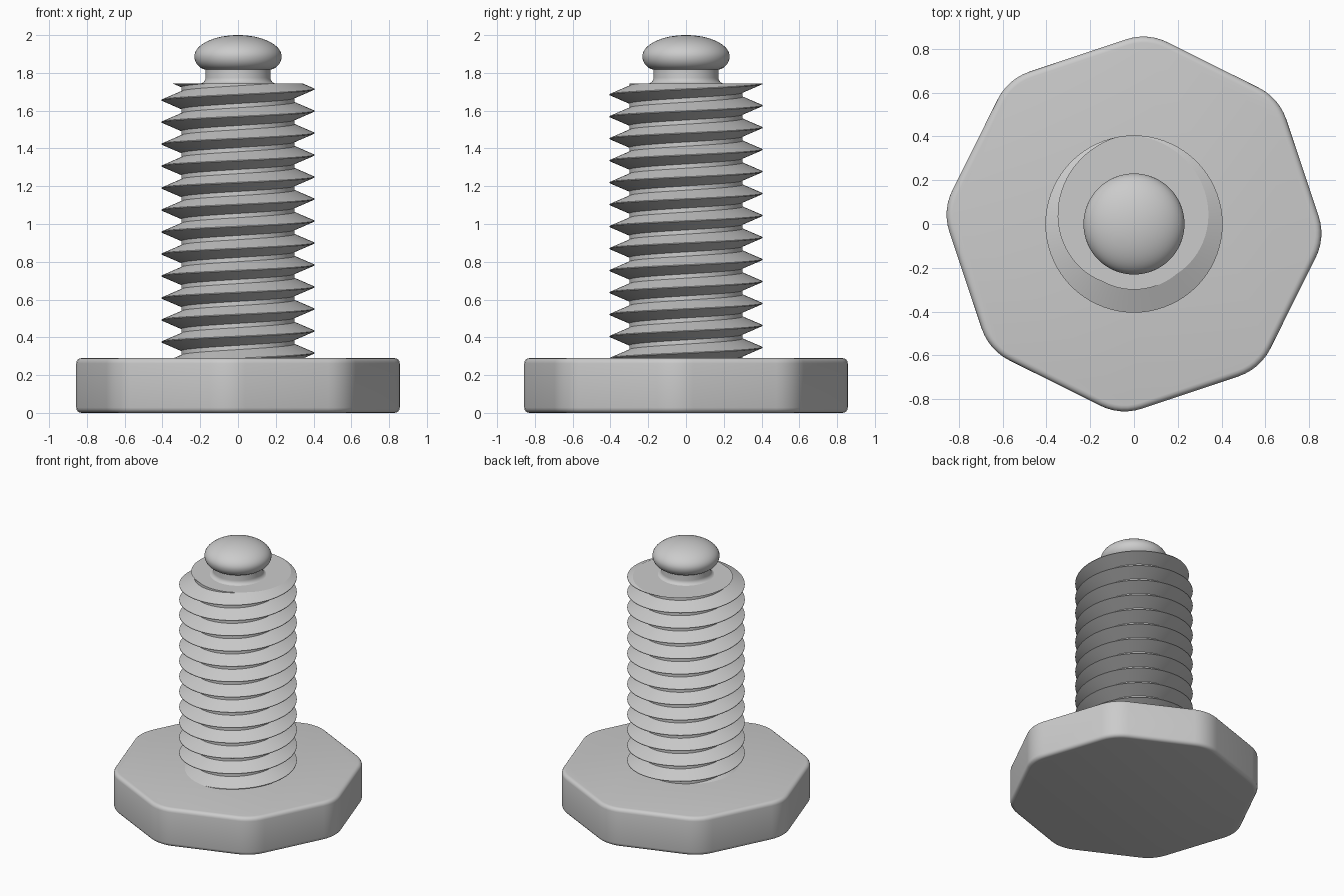
import bpy
import bmesh
from math import sin, cos, pi, radians, tau, floor

cube = bpy.data.objects.get("Cube")
if cube:
    bpy.data.objects.remove(cube, do_unlink=True)

metal = bpy.data.materials.new("plain_grey")
metal.use_nodes = True
GREY = (0.6, 0.6, 0.6, 1)
metal.diffuse_color = GREY
metal.node_tree.nodes["Principled BSDF"].inputs["Base Color"].default_value = GREY

BASE_TOP, THREAD_TOP = 0.29, 1.745
ROOT, CREST, PITCH = 0.3, 0.405, 0.1164


def finish(name, bm, angle):
    """Turn a bmesh into a shaded, coloured object."""
    bmesh.ops.recalc_face_normals(bm, faces=bm.faces)
    mesh = bpy.data.meshes.new(name)
    bm.to_mesh(mesh)
    bm.free()
    mesh.materials.append(metal)
    obj = bpy.data.objects.new(name, mesh)
    bpy.context.collection.objects.link(obj)
    bpy.ops.object.select_all(action='DESELECT')
    obj.select_set(True)
    bpy.context.view_layer.objects.active = obj
    bpy.ops.object.shade_smooth_by_angle(angle=radians(angle))
    return obj


# Eight-sided foot with rounded corners and softened rims
def foot():
    bm = bmesh.new()
    apothem, corner, rim, steps = 0.812, 0.25, 0.028, 6
    turn = radians(-4)

    def ring(inset, z):
        verts = []
        for i in range(8):
            mid = turn + i * tau / 8
            centre = (apothem - corner) / cos(pi / 8)
            for s in range(steps + 1):
                a = mid + (s / steps - 0.5) * tau / 8
                r = corner - inset
                verts.append(bm.verts.new((centre * cos(mid) + r * cos(a),
                                           centre * sin(mid) + r * sin(a), z)))
        return verts

    arc = [(rim * (1 - cos(t)), rim * (1 - sin(t))) for t in
           [k * pi / 8 for k in range(5)]]
    levels = [(i, d) for i, d in reversed(arc)]
    levels += [(i, BASE_TOP - d) for i, d in arc]
    rings = [ring(i, z) for i, z in levels]
    for low, high in zip(rings, rings[1:]):
        for i in range(len(low)):
            j = (i + 1) % len(low)
            bm.faces.new((low[i], low[j], high[j], high[i]))
    bm.faces.new(rings[0])
    bm.faces.new(rings[-1])
    finish("foot", bm, 35)


# Right-handed screw thread, cut flat at the top
def threaded_shaft():
    bm = bmesh.new()
    n = 72
    flank = 0.047
    crest_z = 1.714
    profile = [(ROOT, -flank), (CREST, -0.002), (CREST, 0.002),
               (ROOT, flank), (ROOT, PITCH - flank)]
    turns = 15
    previous = None
    for i in range(-n * turns, n + n // 2 + 1):
        a = i * tau / n
        column = [bm.verts.new((r * cos(a), r * sin(a), crest_z + PITCH * i / n + dz))
                  for r, dz in profile]
        if previous:
            for k in range(len(profile) - 1):
                bm.faces.new((previous[k], column[k], column[k + 1], previous[k + 1]))
        previous = column
    bmesh.ops.remove_doubles(bm, verts=bm.verts, dist=0.0005)
    for z, up in ((THREAD_TOP, 1), (BASE_TOP - 0.05, -1)):
        cut = bmesh.ops.bisect_plane(bm, geom=bm.verts[:] + bm.edges[:] + bm.faces[:],
                                     dist=1e-5, plane_co=(0, 0, z),
                                     plane_no=(0, 0, up), clear_outer=True)
        edges = [e for e in cut["geom_cut"] if isinstance(e, bmesh.types.BMEdge)]
        bmesh.ops.edgenet_fill(bm, edges=edges)
    finish("threaded_shaft", bm, 20)


# Round profiles turned about the upright axis
def lathe(name, points, angle):
    bm = bmesh.new()
    verts = [bm.verts.new((r, 0, z)) for r, z in points]
    edges = [bm.edges.new(pair) for pair in zip(verts, verts[1:])]
    bmesh.ops.spin(bm, geom=verts + edges, cent=(0, 0, 0), axis=(0, 0, 1),
                   angle=tau, steps=64, use_merge=True)
    bmesh.ops.remove_doubles(bm, verts=bm.verts, dist=0.0002)
    finish(name, bm, angle)


foot()
threaded_shaft()

# Neck with a small fillet where it meets the shaft
fillet = 0.032
neck = [(0.172 + fillet * (1 - sin(t)), THREAD_TOP - 0.002 + fillet * (1 - cos(t)))
        for t in [k * pi / 12 for k in range(7)]]
lathe("neck", neck + [(0.172, 1.83)], 40)

# Flattened ball on the tip
head = [(0, 1.815), (0.165, 1.815)]
head += [(0.155 + 0.076 * cos(t), 1.887 + 0.072 * sin(t))
         for t in [-pi / 2 + k * pi / 16 for k in range(1, 8)]]
head += [(0.231 * cos(t), 1.887 + 0.113 * sin(t))
         for t in [k * pi / 32 for k in range(16)]] + [(0, 2.0)]
lathe("ball_tip", head, 40)
